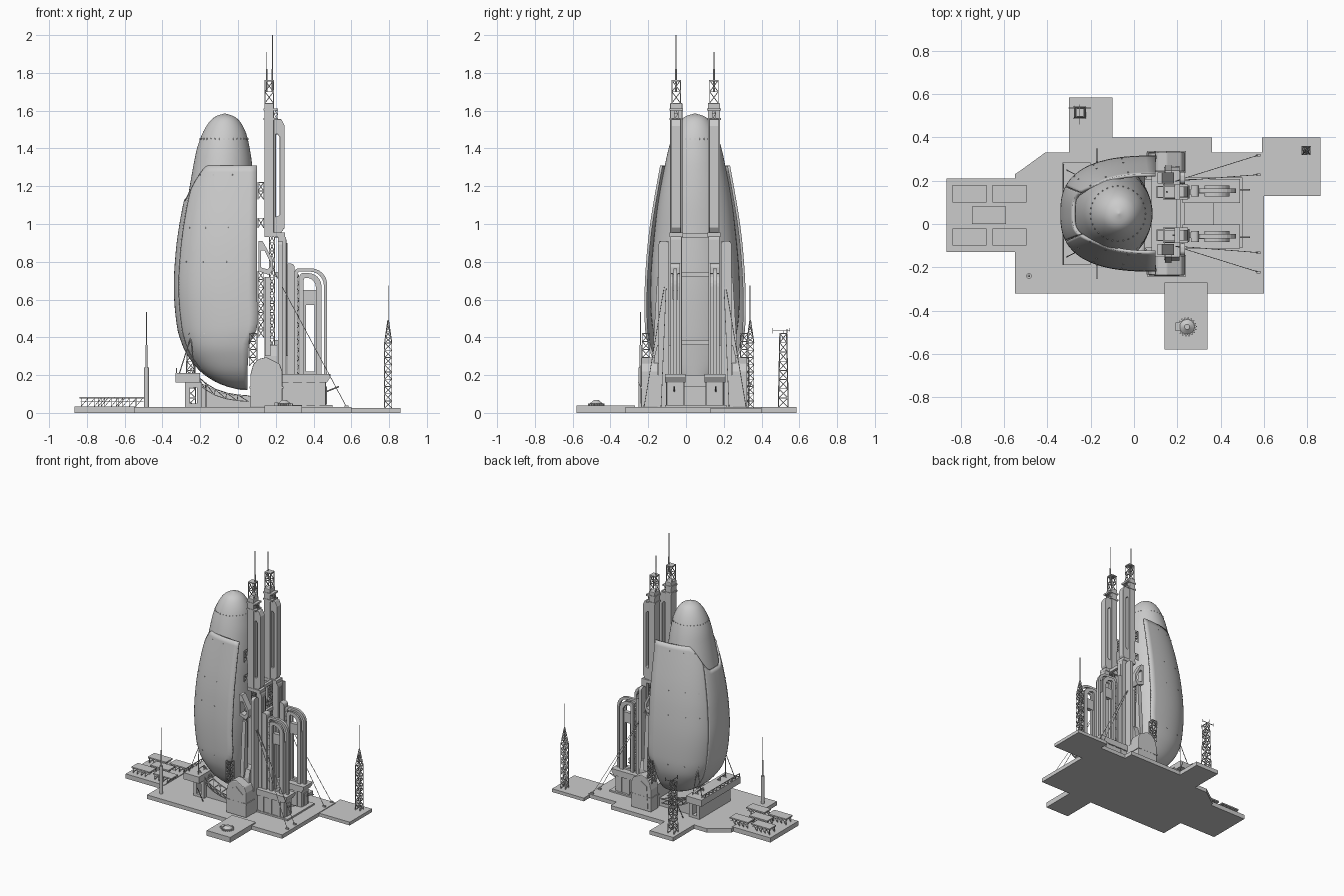
import bpy, bmesh, math
from mathutils import Vector

if "Cube" in bpy.data.objects:
    bpy.data.objects.remove(bpy.data.objects["Cube"])

C = 0.048  # y of the rocket's symmetry plane


def finish(name, bm, smooth=None):
    bmesh.ops.recalc_face_normals(bm, faces=bm.faces[:])
    me = bpy.data.meshes.new(name)
    bm.to_mesh(me)
    bm.free()
    ob = bpy.data.objects.new(name, me)
    bpy.context.collection.objects.link(ob)
    if smooth:
        bpy.context.view_layer.objects.active = ob
        ob.select_set(True)
        bpy.ops.object.shade_smooth_by_angle(angle=math.radians(smooth))
        ob.select_set(False)
    return ob


def place(p, q, axis):
    return {'x': (q, p[0], p[1]), 'y': (p[0], q, p[1]), 'z': (p[0], p[1], q)}[axis]


def prism(name, pts, a, b, axis='y', hole=None, bevel=0):
    """Extruded profile; an optional hole has the same number of points."""
    bm = bmesh.new()
    n = len(pts)
    o = [[bm.verts.new(place(p, q, axis)) for p in pts] for q in (a, b)]
    h = [[bm.verts.new(place(p, q, axis)) for p in hole] for q in (a, b)] if hole else None
    for i in range(n):
        j = (i + 1) % n
        bm.faces.new((o[0][i], o[0][j], o[1][j], o[1][i]))
        if h:
            bm.faces.new((h[0][i], h[0][j], h[1][j], h[1][i]))
            for k in (0, 1):
                bm.faces.new((o[k][i], o[k][j], h[k][j], h[k][i]))
    if not h:
        bm.faces.new(o[0])
        bm.faces.new(o[1])
    ob = finish(name, bm)
    if bevel:
        m = ob.modifiers.new("bevel", 'BEVEL')
        m.width, m.segments = bevel, 2
    return ob


def rect(x0, x1, z0, z1):
    return [(x0, z0), (x1, z0), (x1, z1), (x0, z1)]


def box(name, x0, x1, y0, y1, z0, z1, bevel=0):
    return prism(name, rect(x0, x1, y0, y1), z0, z1, 'z', bevel=bevel)


def arch(x0, x1, z0, z1, rl, rr, n=6):
    """Upright outline with rounded upper corners."""
    pts = [(x0, z0), (x1, z0)]
    for cx, r, st in ((x1 - rr, rr, 0), (x0 + rl, rl, 90)):
        for i in range(n + 1):
            t = math.radians(st + 90 * i / n)
            pts.append((cx + r * math.cos(t), z1 - r + r * math.sin(t)))
    return pts


def rods(name, segs, r=0.002, sides=4):
    bm = bmesh.new()
    for a, b in segs:
        a, b = Vector(a), Vector(b)
        q = (b - a).to_track_quat('Z', 'Y')
        ring = [q @ Vector((r * math.cos(2 * math.pi * (i + .5) / sides), r * math.sin(2 * math.pi * (i + .5) / sides), 0)) for i in range(sides)]
        lo, hi = [[bm.verts.new(c + v) for v in ring] for c in (a, b)]
        for i in range(sides):
            j = (i + 1) % sides
            bm.faces.new((lo[i], lo[j], hi[j], hi[i]))
        bm.faces.new(lo)
        bm.faces.new(hi)
    return finish(name, bm)


def truss(name, x, y, w, z0, z1, n, r=0.002, top=None, wy=None):
    top, k = (w if top is None else top), (wy or w) / w
    cor = [(-1, -1), (1, -1), (1, 1), (-1, 1)]

    def P(i, l):
        s = (w + (top - w) * l / n) / 2
        return (x + cor[i % 4][0] * s, y + cor[i % 4][1] * s * k, z0 + (z1 - z0) * l / n)
    segs = []
    for i in range(4):
        segs.append((P(i, 0), P(i, n)))
        for l in range(n):
            segs += [(P(i + l % 2, l), P(i + 1 - l % 2, l + 1)), (P(i, l + 1), P(i + 1, l + 1))]
    return rods(name, segs, r)


def sample(tab, z):
    """Smooth interpolation through rows of (z, values...)."""
    z = min(max(z, tab[0][0]), tab[-1][0])
    i = max(k for k in range(len(tab) - 1) if tab[k][0] <= z)
    a, b = tab[i], tab[i + 1]
    p, q = tab[max(i - 1, 0)], tab[min(i + 2, len(tab) - 1)]
    d = b[0] - a[0]
    t = (z - a[0]) / d
    out = []
    for c in range(1, len(a)):
        m0, m1 = (b[c] - p[c]) / (b[0] - p[0]) * d, (q[c] - a[c]) / (q[0] - a[0]) * d
        out.append((2*t**3 - 3*t*t + 1) * a[c] + (t**3 - 2*t*t + t) * m0 + (3*t*t - 2*t**3) * b[c] + (t**3 - t*t) * m1)
    return out


# z, front x, rear x, half width of the outer shell
SHELL = [(.12, .02, .05, .04), (.14, -.06, .05, .10), (.17, -.13, .05, .145), (.22, -.2, .05, .19), (.3, -.265, .055, .23),
         (.36, -.295, .06, .25), (.45, -.322, .10, .265), (.65, -.34, .10, .267), (.85, -.33, .10, .255), (1.0, -.31, .10, .238),
         (1.15, -.28, .10, .214), (1.31, -.235, .10, .185)]


def shell_point(t, z):
    xl, xr, hw = sample(SHELL, z)
    c, s = abs(math.cos(t)), math.sin(t)
    return Vector((xr - (xr - xl) * c ** .75, C + hw * math.copysign(abs(s) ** .75, s), z))


def shell_top(t):
    u = min(max((abs(math.degrees(t)) - 8) / 38, 0), 1)
    return 1.13 + .18 * u * u * (3 - 2 * u)


# Outer shell: front panel and two side panels
for name, t0, t1 in (("shell_front_panel", -21.5, 21.5), ("shell_left_panel", 22.3, 90), ("shell_right_panel", -90, -22.3)):
    bm, nu, nv = bmesh.new(), 24, 44
    g = []
    for i in range(nu + 1):
        t = math.radians(t0 + (t1 - t0) * i / nu)
        g.append([bm.verts.new(shell_point(t, .12 + (shell_top(t) - .12) * (j / nv) ** 1.3)) for j in range(nv + 1)])
    for i in range(nu):
        for j in range(nv):
            bm.faces.new((g[i][j], g[i + 1][j], g[i + 1][j + 1], g[i][j + 1]))
    ob = finish(name, bm, 35)
    # thickness goes inwards whichever way the open sheet's normals point
    f = ob.data.polygons[len(ob.data.polygons) // 2]
    if f.normal.dot(f.center - Vector((-.05, C, .7))) < 0:
        ob.data.flip_normals()
    m = ob.modifiers.new("thickness", 'SOLIDIFY')
    m.thickness, m.offset = .014, -1

# Inner hull with rounded nose
HULL = [(.15, -.05, .02, .05), (.25, -.19, .035, .17), (.45, -.29, .06, .225), (.7, -.315, .08, .235), (1.0, -.288, .085, .21),
        (1.15, -.264, .085, .19), (1.31, -.236, .075, .16), (1.4, -.217, .062, .14), (1.48, -.188, .043, .115),
        (1.54, -.152, .012, .083), (1.57, -.117, -.022, .05), (1.585, -.073, -.067, .003)]
bm, rings = bmesh.new(), []
for k in range(61):
    z = .15 + 1.435 * math.sin(math.pi / 2 * k / 60)
    xl, xr, hw = sample(HULL, z)
    rings.append([bm.verts.new(((xl + xr) / 2 + (xr - xl) / 2 * math.cos(a), C + hw * math.sin(a), z)) for a in [2 * math.pi * i / 48 for i in range(48)]])
for a, b in zip(rings, rings[1:]):
    for i in range(48):
        bm.faces.new((a[i], a[(i + 1) % 48], b[(i + 1) % 48], b[i]))
bm.faces.new(rings[0])
bm.faces.new(rings[-1])
finish("inner_hull", bm, 40)

# Rivets round the nose and on the shell
segs = []
xl, xr, hw = sample(HULL, 1.45)
for i in range(32):
    a = 2 * math.pi * i / 32
    p = Vector(((xl + xr) / 2 + (xr - xl) / 2 * math.cos(a), C + hw * math.sin(a), 1.45))
    d = Vector((math.cos(a), math.sin(a), 0)) * .003
    segs.append((p - d, p + d))
for z in (.42, .8, .98, 1.26):
    for deg in (-75, -55, -35, 35, 55, 75):
        p = shell_point(math.radians(deg), z)
        d = (p - Vector((-.1, C, z))).normalized() * .004
        segs.append((p - d, p + d))
rods("rivets", segs, .004, 6)

# Ground platform and pads
prism("platform", [(-.55, -.32), (.6, -.32), (.6, .33), (.36, .33), (.36, .4), (-.1, .4), (-.3, .33), (-.41, .33), (-.52, .25), (-.55, .23)], 0, .03, 'z')
box("solar_pad", -.865, -.54, -.13, .21, 0, .035)
box("antenna_pad", -.3, -.1, .3, .585, 0, .031)
box("mast_pad", .59, .86, .13, .4, 0, .025)
box("dish_pad", .14, .34, -.58, -.27, 0, .04)
box("fin_terrace", .22, .5, -.11, .215, .02, .042)

# Solar panels on trussed legs
for x, y in ((-.76, .14), (-.575, .14), (-.67, .04), (-.76, -.06), (-.575, -.06)):
    box("solar_panel", x - .078, x + .078, y - .04, y + .04, .075, .085)
    segs = []
    for yy in (y - .03, y + .03):
        for k in range(4):
            xa = x - .07 + .035 * k
            segs += [((xa, yy, .035), (xa + .035, yy, .077)), ((xa, yy, .035), (xa, yy, .077))]
        segs.append(((x - .075, yy, .06), (x + .075, yy, .06)))
    rods("solar_frame", segs)

# Front cradle deck, pedestal and curved support truss
box("cradle_deck", -.33, -.2, -.19, .285, .16, .21)
prism("cradle_pedestal", rect(-.28, -.19, .03, .16), -.14, .235, hole=rect(-.255, -.218, .05, .135))
prism("cradle_base", [(-.2, .03), (.1, .03), (.1, .09), (0, .09), (-.1, .11), (-.2, .16)], -.11, .205)
segs = []
for s in (-1, 1):
    curve = [(-.25, .235), (-.21, .19), (-.17, .155), (-.12, .125), (-.06, .105), (0, .095), (.06, .09)]
    pts = [[(x, C + s * d, z) for x, z in curve] for d in (.1, .17)]
    for i in range(6):
        for p in pts:
            q = [(v[0] - .005, v[1], v[2] - .03) for v in p]
            segs += [(p[i], p[i + 1]), (q[i], q[i + 1]), (p[i], q[i + 1]), (p[i], q[i])]
        segs += [(pts[0][i], pts[1][i]), (pts[0][i], pts[1][i + 1])]
    y = C + s * .2
    segs += [((-.31, y, .21), (-.25, y - s * .03, .4)), ((-.23, y, .21), (-.25, y - s * .03, .4))]
    segs += [((-.17, C + s * .23, .03), (-.17, C + s * .3, .16))]
for k in range(10):
    y = -.185 + .046 * k
    segs += [((-.325, y, .21), (-.325, y + .046, .235)), ((-.325, y, .21), (-.325, y, .235)), ((-.325, y, .235), (-.325, y + .046, .235))]
rods("cradle_truss", segs, .003)

# Rear foundation between the side blocks
box("rear_foundation", .08, .235, C - .2, C + .2, .03, .2)
box("fin_bridge", .23, .37, C - .06, C + .06, .03, .14)

# Mirrored gantry: towers, columns, fins and blocks
for s, side in ((-1, "right"), (1, "left")):
    def span(c, w):
        return C + s * c - w / 2, C + s * c + w / 2
    N = lambda n: side + "_" + n
    y = C + s * .1
    # side buttresses
    prism(N("buttress"), [(.065, .03), (.235, .03), (.235, .22), (.22, .26), (.15, .295), (.11, .285), (.08, .255), (.065, .2)], *span(.24, .09), bevel=.005)
    prism(N("buttress_panel"), [(.09, .05), (.21, .05), (.21, .2), (.15, .25), (.1, .22)], *span(.285, .008))
    box(N("buttress_sill"), .06, .24, *span(.24, .1), .13, .14)
    prism(N("shoulder"), [(C + s * .07, .2), (C + s * .22, .2), (C + s * .215, .3), (C + s * .2, .36), (C + s * .07, .36)], .14, .21, 'x')
    prism(N("sloped_leg"), [(C + s * .17, .3), (C + s * .225, .3), (C + s * .2, .72), (C + s * .18, .72)], .142, .172, 'x')
    truss(N("shell_clamp"), .08, C + s * .26, .04, .25, .42, 4, .003)
    # upper tower
    box(N("upper_tower"), .14, .19, *span(.1, .065), .95, 1.64, .004)
    for z in (1.55, 1.6):
        box(N("tower_collar"), .135, .212, *span(.1, .072), z, z + .012)
    ol = [(.188, .95), (.225, .95), (.247, .98), (.247, 1.52), (.23, 1.555), (.188, 1.555)]
    il = [(.2, 1.04), (.21, 1.04), (.22, 1.05), (.22, 1.46), (.21, 1.475), (.2, 1.475)]
    prism(N("tower_fin"), ol, *span(.1, .05), hole=il, bevel=.003)
    truss(N("tower_top_truss"), .165, y, .045, 1.64, 1.76, 2, .003)
    box(N("truss_cap"), .14, .19, *span(.1, .05), 1.755, 1.762)
    truss(N("side_top_truss"), .2, y, .02, 1.555, 1.61, 2)
    ax, az = (.182, 2.0) if s < 0 else (.152, 1.91)
    rods(N("tower_antenna"), [((ax, y, 1.7), (ax, y, az))], .0025, 6)
    rods(N("antenna_sleeve"), [((ax, y, 1.7), (ax, y, 1.82))], .005, 6)
    # middle tower
    prism(N("middle_tower"), arch(.212, .256, .2, .945, .006, .03), *span(.1, .06), bevel=.002)
    prism(N("middle_tower_face"), rect(C + s * .1 - .012, C + s * .1 + .012, .3, .9), .254, .262, 'x')
    truss(N("middle_truss"), .18, y, .025, .3, .95, 14, .003, wy=.05)
    box(N("inner_column"), .14, .165, *span(.1, .05), .2, .72)
    box(N("tower_footing"), .14, .25, *span(.1, .07), .93, .955)
    prism(N("outer_column"), arch(C + s * .165 - .028, C + s * .165 + .028, .2, .91, .02, .02), .212, .236, 'x')
    prism(N("tower_bracket"), [(.108, .75), (.165, .73), (.185, .76), (.185, .81), (.13, .91), (.108, .91)], *span(.165, .05),
          hole=[(.122, .77), (.155, .76), (.17, .775), (.17, .8), (.14, .86), (.122, .86)])
    for z0, z1, n in ((1.13, 1.22, 2), (.4, .75, 8), (.98, 1.03, 1)):
        truss(N("shell_connector"), .121, y, .03, z0, z1, n, .003, wy=.05)
    # arched fins on plinths
    box(N("fin_plinth"), .235, .465, *span(.105, .09), .03, .17, .004)
    prism(N("plinth_flange"), [(.225, .16), (.47, .16), (.49, .19), (.49, .207), (.225, .207)], *span(.105, .11))
    for x in (.28, .35, .42):
        box(N("plinth_rib"), x - .012, x + .012, *span(.105, .1), .04, .16)
    box(N("plinth_door"), .46, .472, *span(.105, .04), .045, .14)
    prism(N("fin_post"), arch(.262, .3, .2, .79, .005, .02), *span(.105, .05))
    truss(N("fin_truss"), .312, C + s * .105, .02, .2, .73, 12)
    prism(N("fin_outer_band"), arch(.3, .472, .2, .765, .02, .085), *span(.105, .02), hole=arch(.316, .455, .19, .748, .012, .075))
    for d in (.087, .123):
        prism(N("fin_plate"), arch(.325, .442, .2, .74, .02, .07), *span(d, .014), hole=arch(.348, .412, .19, .715, .012, .05))
    prism(N("fin_core"), rect(.345, .415, .57, .65), *span(.105, .03))
    prism(N("fin_core_frame"), rect(.34, .44, .2, .6), *span(.105, .022), hole=rect(.36, .405, .22, .575))
    # stays and small rear antennas
    segs = [((.19, C + s * .15, .75), (.575, C + s * dy, .03)) for dy in (.18, .27)]
    rods(N("guy_wires"), segs, .002)
    for dy in (.18, .27):
        box(N("wire_anchor"), .565, .585, *span(dy, .012), .03, .04)
    rods(N("rear_aerial"), [((.46, C + s * .11, .11), (.535, C + s * .11, .14))], .004, 6)

# Beams joining the towers
for z in (.36, .72, .925):
    box("tower_crossbeam", .195, .215, C - .1, C + .1, z, z + .025)

# Lattice mast
truss("lattice_mast", .795, .34, .038, .025, .37, 9, .0025)
truss("lattice_mast_tip", .795, .34, .038, .37, .49, 4, .0025, .004)
rods("lattice_mast_rod", [((.795, .34, .48), (.795, .34, .675))], .0025, 6)

# Pole mast
rods("pole_base", [((-.485, -.24, .03), (-.485, -.24, .24))], .013, 16)
rods("pole_middle", [((-.485, -.24, .24), (-.485, -.24, .36))], .006, 12)
rods("pole_tip", [((-.485, -.24, .36), (-.485, -.24, .535))], .003, 8)

# Antenna tower with crossbar
truss("antenna_tower", -.25, .515, .052, .03, .42, 8, .003, .036)
rods("antenna_crossbar", [((-.25, .46, .435), (-.25, .55, .435)), ((-.3, .535, .43), (-.2, .535, .43)), ((-.25, .515, .42), (-.25, .515, .44)),
     ((-.25, .46, .42), (-.25, .46, .45)), ((-.25, .55, .43), (-.25, .55, .45)), ((-.3, .535, .42), (-.3, .535, .445)), ((-.2, .535, .42), (-.2, .535, .445))], .0025)

# Toothed ground dish
teeth = [(.245 + r * math.cos(a), -.475 + r * math.sin(a)) for r, a in [((.045 if i % 4 < 2 else .037), 2 * math.pi * i / 72) for i in range(72)]]
prism("dish_gear", teeth, .04, .05, 'z')
bpy.ops.mesh.primitive_cone_add(vertices=32, radius1=.034, radius2=.012, depth=.018, location=(.245, -.475, .059))
bpy.context.object.name = "dish_dome"
box("dish_control_box", .192, .212, -.495, -.455, .04, .055)
